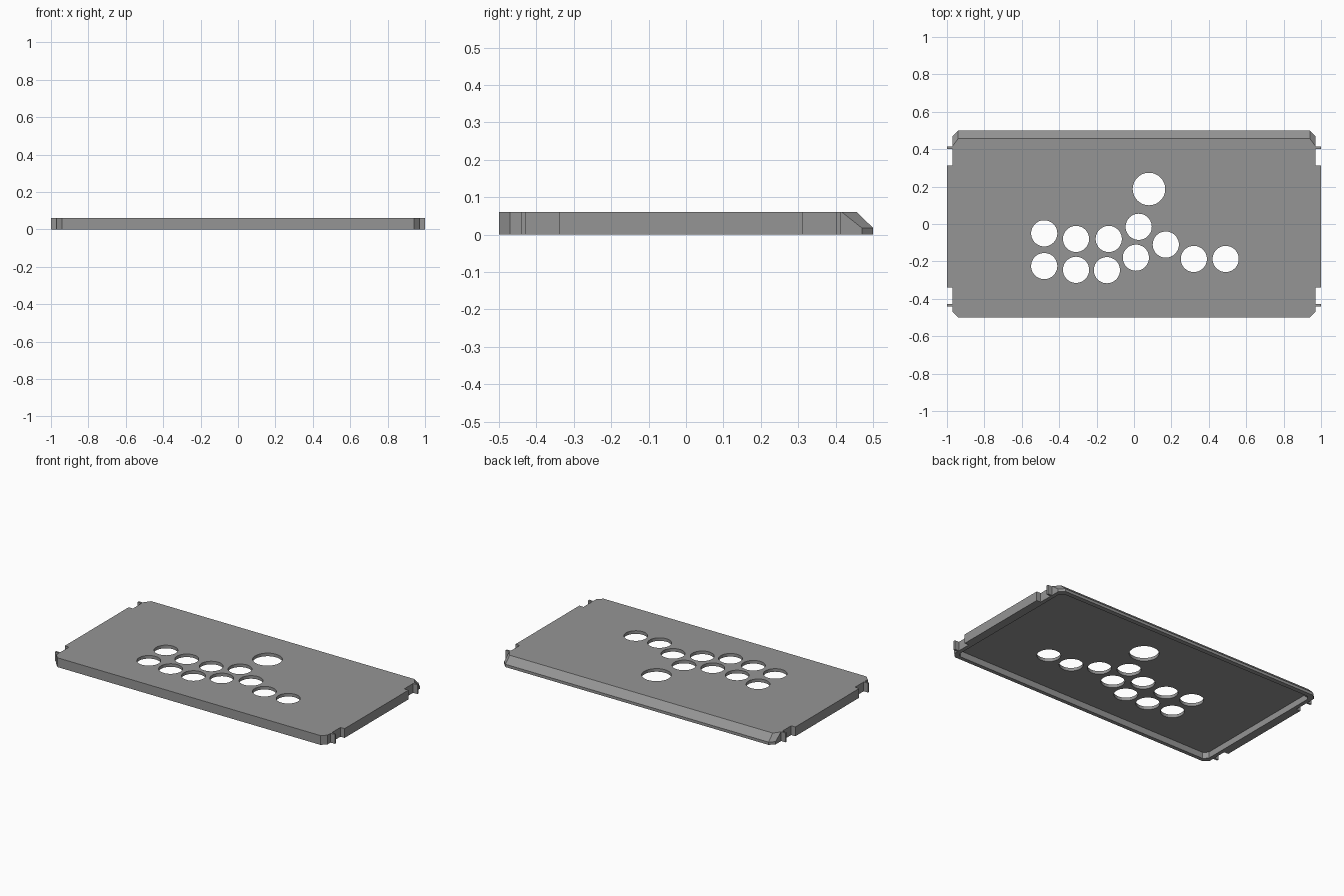
import bpy, bmesh

if "Cube" in bpy.data.objects:
    bpy.data.objects.remove(bpy.data.objects["Cube"])

grey = bpy.data.materials.new("mid grey")
grey.diffuse_color = (0.3, 0.3, 0.3, 1)
grey.use_nodes = True
grey.node_tree.nodes["Principled BSDF"].inputs["Base Color"].default_value = grey.diffuse_color


def finish(name, bm):
    bmesh.ops.recalc_face_normals(bm, faces=bm.faces)
    mesh = bpy.data.meshes.new(name)
    bm.to_mesh(mesh)
    bm.free()
    mesh.materials.append(grey)
    ob = bpy.data.objects.new(name, mesh)
    bpy.context.collection.objects.link(ob)
    return ob


def ring(bm, x, front, back, c, cb, z):
    """Rectangle outline with clipped corners; cb is the back clip along y."""
    pts = [(x - c, -front), (x, -front + c), (x, back - cb), (x - c, back)]
    pts += [(-px, py) for px, py in reversed(pts)]
    return [bm.verts.new((px, py, z)) for px, py in pts]


def loft(name, levels):
    """Solid through stacked outlines."""
    bm = bmesh.new()
    rings = [ring(bm, *lv) for lv in levels]
    for a, b in zip(rings, rings[1:]):
        for i in range(8):
            j = (i + 1) % 8
            bm.faces.new((a[i], a[j], b[j], b[i]))
    bm.faces.new(rings[0])
    bm.faces.new(rings[-1])
    return finish(name, bm)


def box(name, x0, x1, y0, y1, z0, z1):
    bm = bmesh.new()
    bmesh.ops.create_cube(bm, size=1)
    for v in bm.verts:
        v.co = ((x0 + x1) / 2 + v.co.x * (x1 - x0),
                (y0 + y1) / 2 + v.co.y * (y1 - y0),
                (z0 + z1) / 2 + v.co.z * (z1 - z0))
    return finish(name, bm)


def cut(target, cutter):
    m = target.modifiers.new("cut", 'BOOLEAN')
    m.operation = 'DIFFERENCE'
    m.solver = 'EXACT'
    m.object = cutter
    cutter.hide_render = True
    cutter.hide_set(True)


# Cover plate with a sloped back edge
H = 0.06
cover = loft("cover_plate", [
    (0.97, 0.5, 0.5, 0.03, 0.03, 0),
    (0.97, 0.5, 0.5, 0.03, 0.03, 0.018),
    (0.97, 0.5, 0.457, 0.03, 0.04, H)])

# Hollow underside
cut(cover, loft("cavity_cutter", [
    (0.945, 0.475, 0.47, 0.025, 0.025, -0.02),
    (0.945, 0.475, 0.47, 0.025, 0.025, 0.01),
    (0.945, 0.475, 0.44, 0.025, 0.03, 0.04)]))

# Round button holes and one larger stick hole
holes = [(-0.48, -0.05), (-0.31, -0.08), (-0.135, -0.08), (0.025, -0.015),
         (-0.48, -0.225), (-0.31, -0.245), (-0.145, -0.247), (0.01, -0.18),
         (0.17, -0.11), (0.32, -0.187), (0.49, -0.187)]
bm = bmesh.new()
for x, y, r in [(x, y, 0.07) for x, y in holes] + [(0.08, 0.187, 0.087)]:
    res = bmesh.ops.create_cone(bm, cap_ends=True, segments=48,
                                radius1=r, radius2=r, depth=0.3)
    bmesh.ops.translate(bm, verts=res["verts"], vec=(x, y, 0))
cut(cover, finish("hole_cutter", bm))

# Side flanges and thin ribs at both ends
for side, s in (("left", -1), ("right", 1)):
    a, b = sorted((s * 0.969, s * 1.0))
    box(side + "_flange", a, b, -0.34, 0.312, 0, H)
    box(side + "_front_rib", a, b, -0.44, -0.428, 0, H)
    box(side + "_back_rib", a, b, 0.402, 0.414, 0, H)
